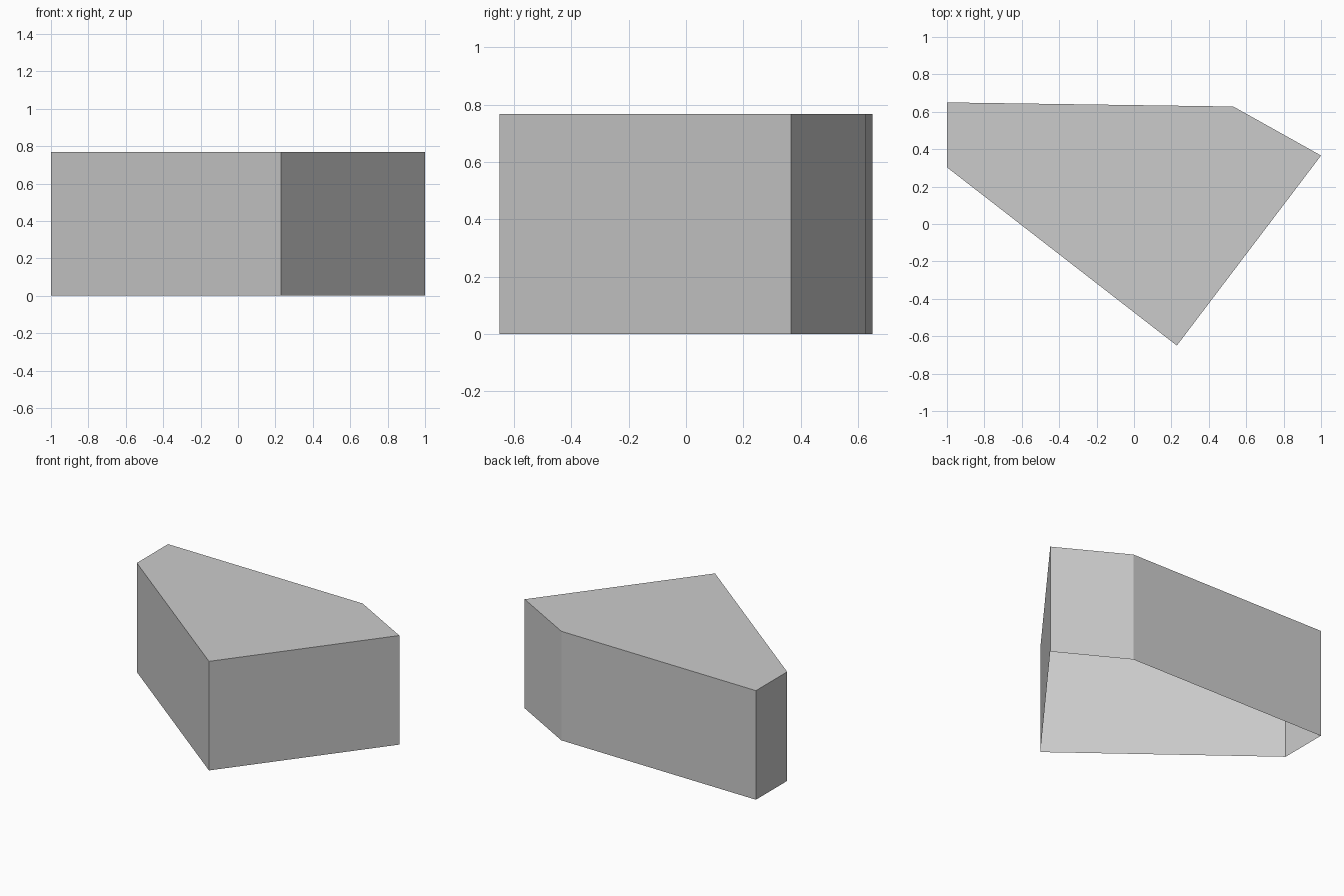
import bpy
import bmesh

cube = bpy.data.objects.get("Cube")
if cube:
    bpy.data.objects.remove(cube, do_unlink=True)

# Plain grey surface
grey = bpy.data.materials.new("plain_grey")
grey.use_nodes = True
colour = (0.6, 0.6, 0.6, 1.0)
grey.diffuse_color = colour
grey.node_tree.nodes["Principled BSDF"].inputs["Base Color"].default_value = colour

# Five-sided footprint, counter-clockwise seen from above
FOOTPRINT = [(-1.0, 0.303), (0.229, -0.65), (1.0, 0.366), (0.531, 0.628), (-1.0, 0.65)]
HEIGHT = 0.768

# Hollow shell: flat roof with walls dropped to the ground, open underneath
bm = bmesh.new()
roof = bm.faces.new([bm.verts.new((x, y, HEIGHT)) for x, y in FOOTPRINT])
walls = bmesh.ops.extrude_edge_only(bm, edges=roof.edges[:])
feet = [v for v in walls["geom"] if isinstance(v, bmesh.types.BMVert)]
bmesh.ops.translate(bm, verts=feet, vec=(0, 0, -HEIGHT))
bmesh.ops.recalc_face_normals(bm, faces=bm.faces)

mesh = bpy.data.meshes.new("building_shell")
bm.to_mesh(mesh)
bm.free()
mesh.materials.append(grey)
shell = bpy.data.objects.new("building_shell", mesh)
bpy.context.collection.objects.link(shell)
